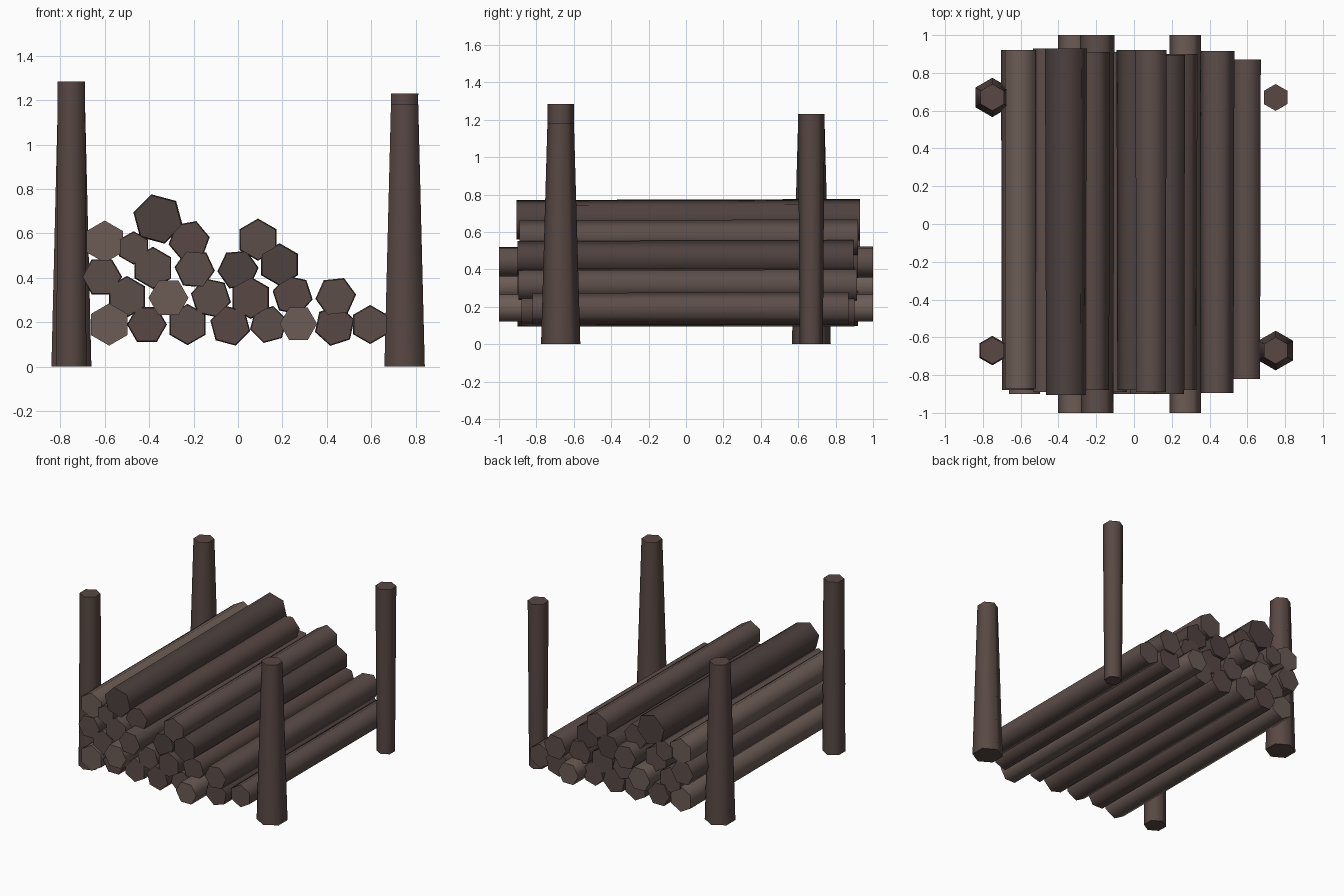
import bpy, bmesh
from math import cos, sin, radians
from mathutils import Vector


def material(name, rgb):
    m = bpy.data.materials.new(name)
    m.diffuse_color = (*rgb, 1)
    return m


BARK = {
    "L": material("light_bark", (0.150, 0.108, 0.092)),
    "M": material("mid_bark", (0.108, 0.076, 0.067)),
    "R": material("red_bark", (0.098, 0.065, 0.056)),
    "D": material("dark_bark", (0.075, 0.053, 0.049)),
}


def trunk(name, start, end, r0, r1, u, v, rot, bark):
    """Tapered six-sided trunk; u and v span its cross-section."""
    bm = bmesh.new()
    rings = []
    for c, r in ((start, r0), (end, r1)):
        ring = []
        for i in range(6):
            a = radians(rot + 60 * i)
            ring.append(bm.verts.new(Vector(c) + r * (cos(a) * Vector(u) + sin(a) * Vector(v))))
        rings.append(ring)
    a, b = rings
    for i in range(6):
        j = (i + 1) % 6
        bm.faces.new((a[i], a[j], b[j], b[i]))
    bm.faces.new(a)
    bm.faces.new(b)
    bmesh.ops.recalc_face_normals(bm, faces=bm.faces[:])
    mesh = bpy.data.meshes.new(name)
    bm.to_mesh(mesh)
    bm.free()
    mesh.materials.append(BARK[bark])
    ob = bpy.data.objects.new(name, mesh)
    bpy.context.collection.objects.link(ob)
    # rounded sides, crisp cut ends
    bpy.ops.object.select_all(action='DESELECT')
    ob.select_set(True)
    bpy.context.view_layer.objects.active = ob
    bpy.ops.object.shade_smooth_by_angle(angle=radians(65))


# Corner posts: name, x, y, height, bottom radius, top radius
for name, x, y, h, r0, r1 in (
    ("post_front_left", -0.75, -0.67, 1.285, 0.078, 0.071),
    ("post_front_right", 0.75, -0.67, 1.18, 0.105, 0.071),
    ("post_back_left", -0.75, 0.67, 1.18, 0.104, 0.071),
    ("post_back_right", 0.75, 0.67, 1.23, 0.062, 0.071),
):
    trunk(name, (x, y, 0), (x, y, h), r0, r1, (1, 0, 0), (0, 1, 0), 30, "R")

# Stacked logs: x, z, radius, rotation, front y, back y, bark
LOGS = (
    # bottom row
    (-0.58, 0.19, 0.095, 30, -0.90, 0.89, "L"),
    (-0.41, 0.19, 0.090, 0, -0.88, 0.91, "R"),
    (-0.227, 0.19, 0.093, 30, -0.89, 0.92, "M"),
    (-0.035, 0.185, 0.093, 45, -0.90, 0.90, "R"),
    (0.137, 0.19, 0.086, 15, -0.87, 0.90, "M"),
    (0.272, 0.193, 0.084, 0, -1.00, 1.00, "L"),
    (0.435, 0.185, 0.093, 18, -0.88, 0.90, "R"),
    (0.595, 0.19, 0.088, 30, -0.82, 0.87, "M"),
    # second row
    (-0.50, 0.315, 0.094, 30, -0.88, 0.90, "M"),
    (-0.313, 0.31, 0.090, 0, -1.00, 1.00, "L"),
    (-0.122, 0.31, 0.092, 48, -0.89, 0.91, "M"),
    (0.057, 0.31, 0.095, 30, -0.90, 0.90, "R"),
    (0.246, 0.322, 0.092, 48, -0.88, 0.90, "R"),
    (0.44, 0.315, 0.092, 6, -0.895, 0.915, "M"),
    # third row
    (-0.613, 0.405, 0.091, 0, -0.88, 0.92, "M"),
    (-0.383, 0.445, 0.095, 30, -0.89, 0.90, "M"),
    (-0.195, 0.44, 0.091, 55, -1.00, 1.00, "M"),
    (0.0, 0.437, 0.093, 5, -0.88, 0.92, "D"),
    (0.187, 0.46, 0.096, 30, -0.90, 0.895, "D"),
    # top logs
    (-0.60, 0.563, 0.095, 30, -0.87, 0.92, "L"),
    (-0.47, 0.535, 0.075, 30, -0.89, 0.93, "M"),
    (-0.36, 0.665, 0.115, 45, -0.905, 0.93, "D"),
    (-0.22, 0.567, 0.094, 10, -0.88, 0.91, "R"),
    (0.09, 0.572, 0.095, 30, -0.89, 0.92, "M"),
)
for n, (x, z, r, rot, y0, y1, bark) in enumerate(LOGS, 1):
    front = r * (1.0 if bark == "L" else 0.95)
    trunk(f"log_{n:02d}", (x, y0, z), (x, y1, z), front, r,
          (1, 0, 0), (0, 0, 1), rot, bark)
